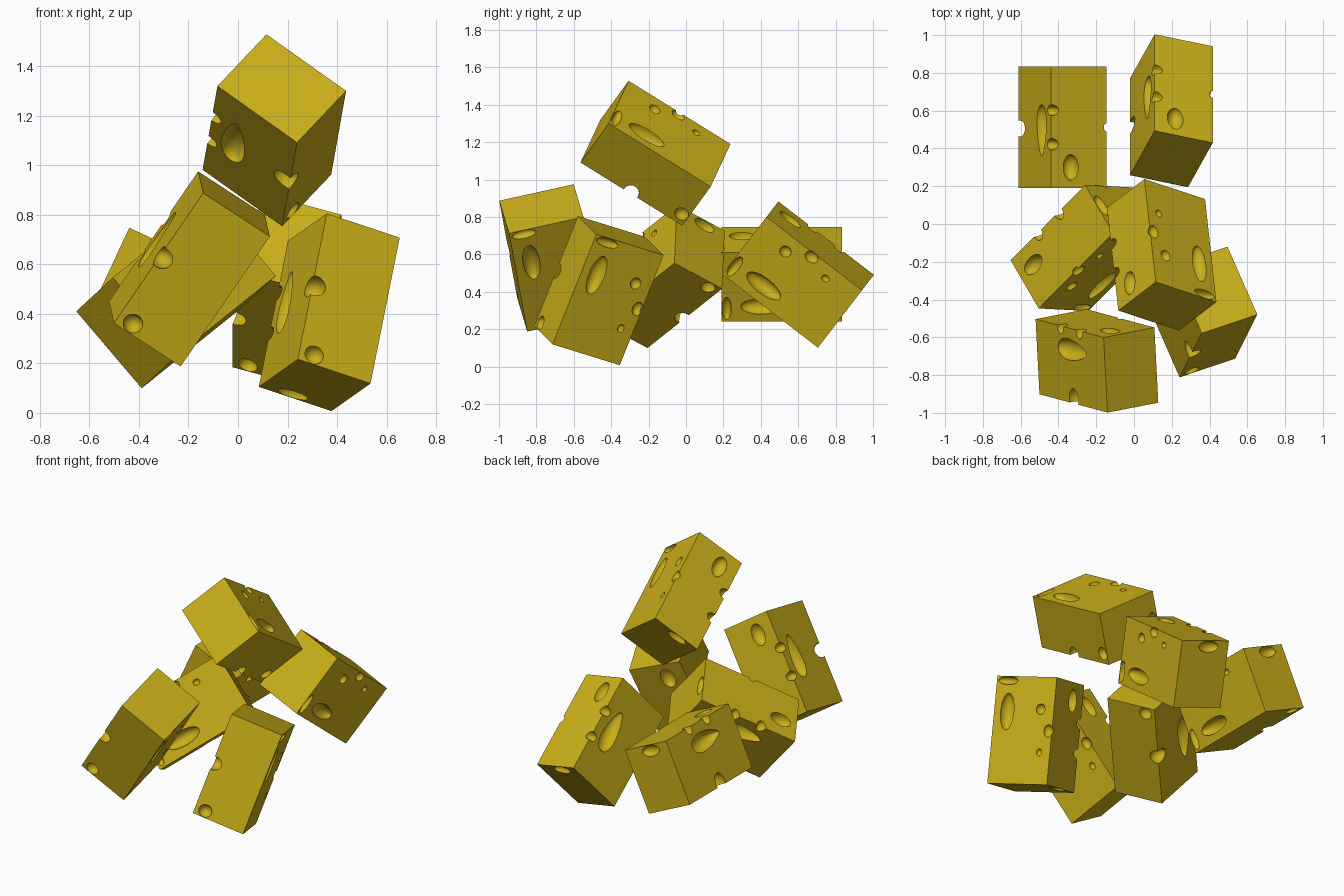
import bpy, bmesh
from math import radians
from mathutils import Vector, Matrix

if "Cube" in bpy.data.objects:
    bpy.data.objects.remove(bpy.data.objects["Cube"])

SIZE = Vector((0.408, 0.325, 0.644))     # every block is the same box

mat = bpy.data.materials.new("cheese_yellow")
mat.diffuse_color = (0.6, 0.43, 0.01, 1)
mat.use_nodes = True
mat.node_tree.nodes["Principled BSDF"].inputs["Base Color"].default_value = mat.diffuse_color


def add_object(name, bm):
    me = bpy.data.meshes.new(name)
    bm.to_mesh(me)
    bm.free()
    ob = bpy.data.objects.new(name, me)
    bpy.context.collection.objects.link(ob)
    return ob


def local(frac):
    return Vector((f - 0.5) * s for f, s in zip(frac, SIZE))


# Master block
bm = bmesh.new()
bmesh.ops.create_cube(bm, size=1)
bmesh.ops.scale(bm, vec=SIZE, verts=bm.verts)
master = add_object("cheese_block_master", bm)

# Holes: position as fractions of the box, radii, taper along the length
HOLES = [
    ((0.78, 0.00, 0.33), (0.045, 0.05, 0.110), 0),      # long hole
    ((0.22, 0.00, 0.30), (0.030, 0.03, 0.032), 0),
    ((0.06, 0.00, 0.50), (0.030, 0.03, 0.038), 0),
    ((0.18, 0.00, 0.70), (0.018, 0.02, 0.022), 0),
    ((0.81, 0.00, 0.042), (0.065, 0.03, 0.025), 0),     # beside the end edge
    ((0.00, 0.645, 0.17), (0.050, 0.044, 0.068), 0),
    ((0.29, 1.00, 0.475), (0.055, 0.06, 0.135), 0.35),  # big teardrop
    ((0.95, 0.97, 0.49), (0.062, 0.05, 0.044), 0),      # corner nicks
    ((0.00, 1.00, 0.36), (0.045, 0.043, 0.031), 0),
    ((0.00, 1.00, 0.64), (0.045, 0.045, 0.029), 0),
    ((1.00, 0.80, 0.937), (0.040, 0.040, 0.038), 0),
    ((0.092, 0.58, 1.00), (0.035, 0.065, 0.035), 0),
]
cutters = []
for pos, rad, taper in HOLES:
    bm = bmesh.new()
    bmesh.ops.create_uvsphere(bm, u_segments=32, v_segments=20, radius=1)
    for v in bm.verts:
        k = 1 + taper * v.co.z
        v.co = Vector((v.co.x * rad[0] * k, v.co.y * rad[1], v.co.z * rad[2])) + local(pos)
    cut = add_object("hole_cutter", bm)
    cut.hide_render = True
    cutters.append(cut)
    mod = master.modifiers.new("hole", 'BOOLEAN')
    mod.operation = 'DIFFERENCE'
    mod.solver = 'EXACT'
    mod.object = cut

deps = bpy.context.evaluated_depsgraph_get()
block = bpy.data.meshes.new_from_object(master.evaluated_get(deps))
block.name = "cheese_block"
block.materials.clear()
block.materials.append(mat)
block.polygons.foreach_set("use_smooth", [True] * len(block.polygons))
block.set_sharp_from_angle(angle=radians(30))
for ob in cutters + [master]:
    bpy.data.objects.remove(ob)

# Placed blocks: corner, direction of the medium edge, direction of the long edge
BLOCKS = {
    "top_block": ((0.115, -0.307, 1.528), (0.321, -0.103, -0.23), (-0.06, 0.545, -0.338)),
    "back_left_block": ((-0.1445, 0.19, 0.61), (-0.1725, 0, -0.37), (0, 1, 0)),
    "back_right_block": ((0.417, 0.43, 0.80), (-0.13, -0.238, -0.30), (0, 0.512, -0.393)),
    "middle_block": ((-0.505, -0.447, 0.547), (0.253, -0.0245, -0.319), (0.395, 0.40, 0.318)),
    "front_left_block": ((0.108, -0.548, 0.80), (0.02, -0.393, -0.087), (-0.36, 0.097, -0.525)),
    "front_right_block": ((0.495, -0.12, 0.596), (0.158, -0.359, 0.113), (-0.118, -0.235, -0.592)),
}
for name, (corner, a, c) in BLOCKS.items():
    z = Vector(c).normalized()
    x = Vector(a)
    x = (x - z * x.dot(z)).normalized()
    rot = Matrix((x, z.cross(x), z)).transposed()
    ob = bpy.data.objects.new(name, block)
    ob.matrix_world = Matrix.Translation(Vector(corner) + rot @ (SIZE / 2)) @ rot.to_4x4()
    bpy.context.collection.objects.link(ob)
